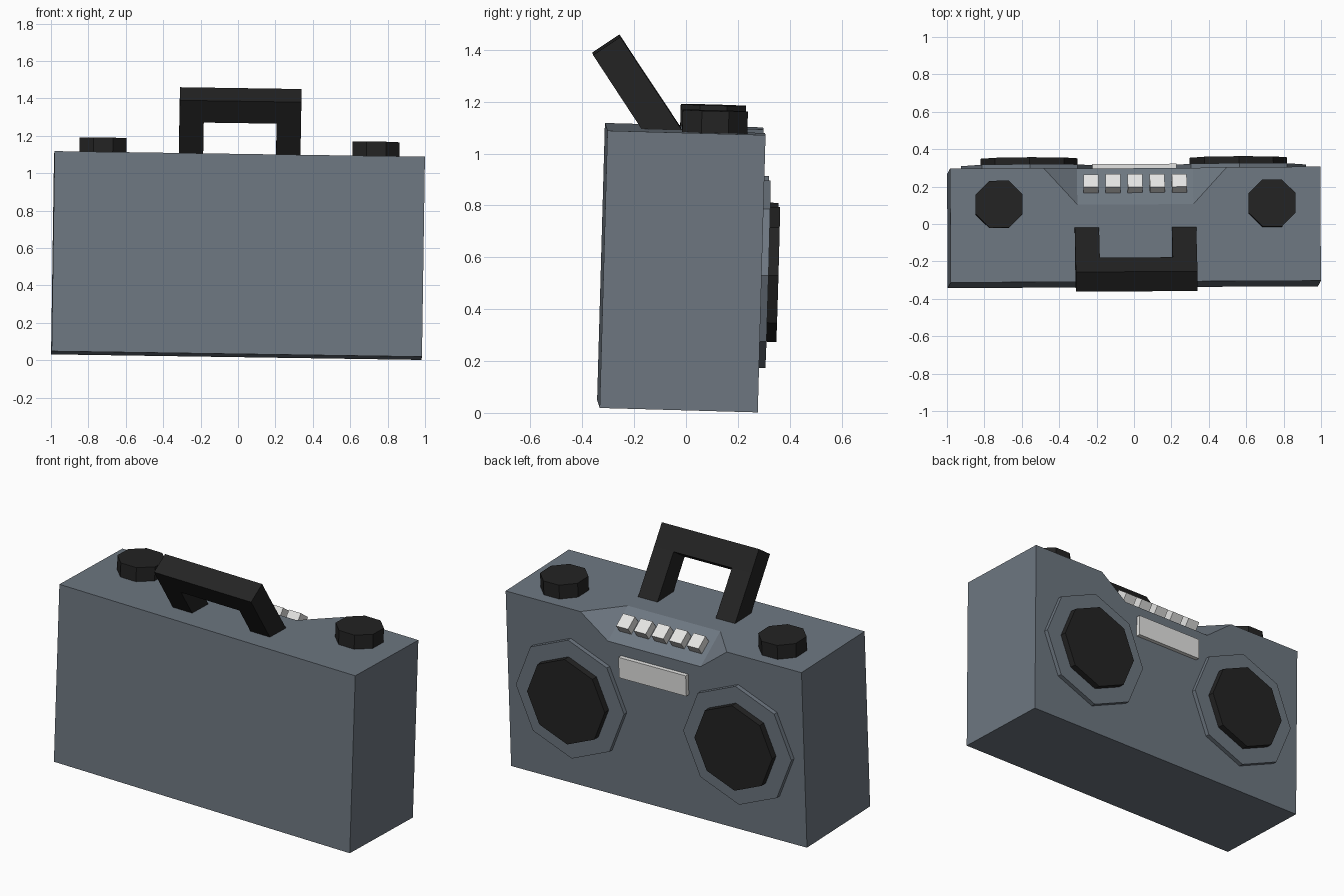
import bpy, bmesh
from math import pi, atan2
from mathutils import Matrix, Vector, Euler

old = bpy.data.objects.get("Cube")
if old:
    bpy.data.objects.remove(old, do_unlink=True)

# Slight lean of the whole set; parts are built around the case centre
LEAN = Matrix.Translation((0, -0.018, 0.56)) @ Euler((-0.028, 0.015, 0.005)).to_matrix().to_4x4()
HX, HY, HZ = 0.99, 0.305, 0.535


def material(name, rgb):
    m = bpy.data.materials.new(name)
    m.use_nodes = True
    m.diffuse_color = (*rgb, 1)
    m.node_tree.nodes["Principled BSDF"].inputs["Base Color"].default_value = (*rgb, 1)
    return m


GREY = material("slate grey", (0.155, 0.185, 0.22))
BLACK = material("soft black", (0.017, 0.017, 0.017))
WHITE = material("pale grey", (0.78, 0.78, 0.77))


def finish(name, bm, mat):
    bmesh.ops.recalc_face_normals(bm, faces=bm.faces)
    mesh = bpy.data.meshes.new(name)
    bm.to_mesh(mesh)
    bm.free()
    mesh.materials.append(mat)
    ob = bpy.data.objects.new(name, mesh)
    bpy.context.collection.objects.link(ob)
    ob.matrix_world = LEAN
    return ob


def box(name, size, loc, mat, tilt=0):
    bm = bmesh.new()
    m = Matrix.Translation(loc) @ Matrix.Rotation(tilt, 4, 'X') @ Matrix.Diagonal((*size, 1))
    bmesh.ops.create_cube(bm, size=1, matrix=m)
    return finish(name, bm, mat)


def octagon(name, radius, depth, loc, mat, turn=0, back=False):
    """Eight-sided disc, standing on the top or fixed to the back."""
    bm = bmesh.new()
    m = Matrix.Translation(loc)
    if back:
        m = m @ Matrix.Rotation(pi / 2, 4, 'X')
    m = m @ Matrix.Rotation(turn, 4, 'Z')
    bmesh.ops.create_cone(bm, cap_ends=True, segments=8, radius1=radius,
                          radius2=radius, depth=depth, matrix=m)
    return finish(name, bm, mat)


def prism(bm, profile, x0, x1):
    """Extrude a (y, z) profile along x."""
    face = bm.faces.new([bm.verts.new((x0, y, z)) for y, z in profile])
    new = bmesh.ops.extrude_face_region(bm, geom=[face])["geom"]
    verts = [v for v in new if isinstance(v, bmesh.types.BMVert)]
    bmesh.ops.translate(bm, verts=verts, vec=(x1 - x0, 0, 0))


# Case with a sloped, splayed notch in its top back edge
SLOPE_Y, SLOPE_Z = 0.108, 0.4
bm = bmesh.new()
half = {}
for s in (-1, 1):
    half[s] = [bm.verts.new(p) for p in (
        (s * HX, -HY, -HZ), (s * HX, HY, -HZ), (s * HX, HY, HZ), (s * HX, -HY, HZ),
        (s * 0.49, HY, HZ), (s * 0.31, SLOPE_Y, HZ), (s * 0.31, HY, SLOPE_Z))]
    bm.faces.new(half[s][:4])
    bm.faces.new(half[s][4:])
L, R = half[-1], half[1]
for a, b in ((0, 1), (3, 0), (5, 6)):
    bm.faces.new((L[a], L[b], R[b], R[a]))
bm.faces.new((L[3], L[2], L[4], L[5], R[5], R[4], R[2], R[3]))
bm.faces.new((L[1], L[2], L[4], L[6], R[6], R[4], R[2], R[1]))
finish("case", bm, GREY)

# Knobs and speakers on both sides
for side, s in (("right", -1), ("left", 1)):
    octagon(side + "_knob", 0.136, 0.085, (s * 0.73, 0.11, HZ + 0.0425), BLACK, pi / 8)
    octagon(side + "_speaker_ring", 0.362, 0.027, (s * 0.56, HY + 0.0135, -0.008), GREY, back=True)
    octagon(side + "_speaker_cone", 0.26, 0.066, (s * 0.56, HY + 0.033, -0.008), BLACK, back=True)

# Display plate
box("display", (0.45, 0.025, 0.125), (0, HY + 0.0125, 0.27), WHITE)

# Row of keys lying on the slope
tilt = -atan2(HZ - SLOPE_Z, HY - SLOPE_Y)
for i in range(5):
    box(f"key_{i + 1}", (0.08, 0.085, 0.105),
        ((i - 2) * 0.118, (HY + SLOPE_Y) / 2, (HZ + SLOPE_Z) / 2), WHITE, tilt)

# Leaning handle: two legs and a grip
tip_back, tip_front = Vector((-0.262, 0.888)), Vector((-0.365, 0.815))
grip = Vector((0.57, -0.82)) * 0.14
base_back, base_front = (-0.014, HZ), (-0.17, HZ)
bm = bmesh.new()
prism(bm, (tip_back, tip_front, tip_front + grip, tip_back + grip), -0.325, 0.325)
for s in (-1, 1):
    prism(bm, (tip_back + grip, tip_front + grip, base_front, base_back), s * 0.195, s * 0.325)
finish("handle", bm, BLACK)
